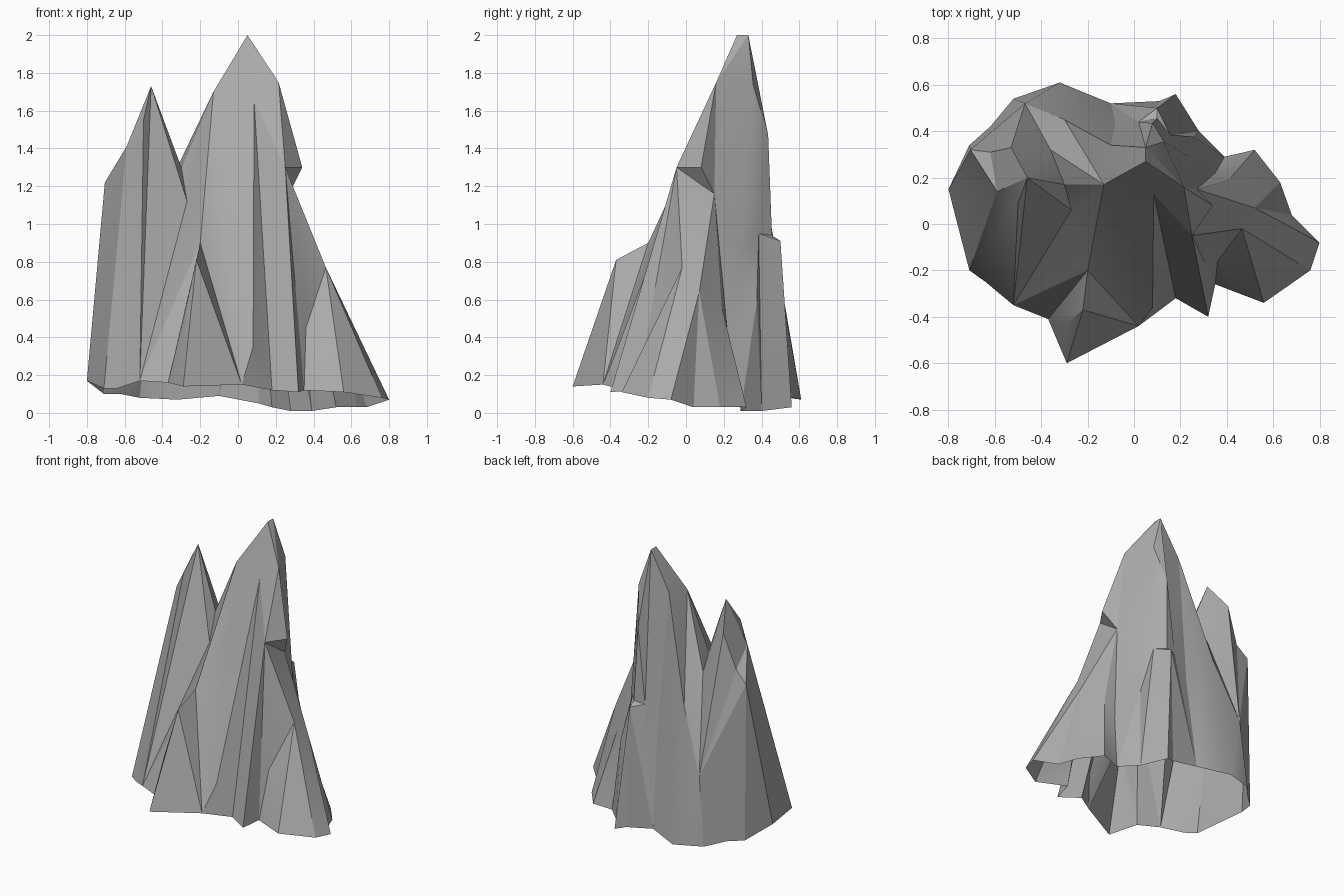
import bpy
import bmesh
import math
from mathutils import Vector
from mathutils.geometry import delaunay_2d_cdt

if "Cube" in bpy.data.objects:
    bpy.data.objects.remove(bpy.data.objects["Cube"], do_unlink=True)

# Foot of the rock: front rim from left to right, then the back rim
front_foot = {
    "west": (-.8, .15, .17), "west_toe": (-.71, -.2, .13), "west_notch": (-.64, -.25, .13),
    "south_west": (-.52, -.35, .17), "buttress_notch": (-.37, -.41, .16),
    "buttress_toe": (-.29, -.6, .14), "south": (.02, -.44, .15), "south_notch": (.18, -.32, .12),
    "rib_toe": (.32, -.4, .11), "rib_notch": (.35, -.26, .12), "south_east": (.56, -.34, .11),
    "east_toe": (.76, -.2, .08), "east": (.8, -.08, .07),
}
back_foot = {
    "east_back": (.68, .04, .03), "shoulder_foot": (.63, .18, .03), "shoulder_toe": (.52, .32, .03),
    "back_notch": (.39, .29, .01), "north_east": (.28, .4, .01), "north_toe": (.18, .56, .03),
    "north": (.11, .53, .05), "north_notch": (-.1, .52, .09), "north_west_toe": (-.32, .61, .07),
    "north_west": (-.52, .54, .08), "west_back": (-.62, .42, .1), "west_gully": (-.71, .34, .1),
}

# Crests and ledges of each crag
main_spire = {
    "summit": (.05, .27, 2), "summit_back": (.05, .33, 2), "left_brow": (-.13, .17, 1.7),
    "right_brow": (.215, .16, 1.75), "front_brow": (.085, .13, 1.65), "front_root": (.08, -.36, .35),
    "nose": (.34, .08, 1.3), "nose_front": (.25, -.05, 1.3), "undercut": (.38, .07, 1.16),
    "rib_gully": (.36, -.16, .45), "back_brow": (-.1, .34, 1.74), "back_knob": (.13, .355, 1.74),
    "back_crest": (.08, .435, 1.47), "back_step": (.1, .455, .94), "back_low": (-.08, .44, .76),
    "back_ledge": (-.2, .45, .94), "back_rib": (.155, .385, .95), "back_shelf": (.1, .5, .91),
    "back_gully": (.02, .44, .93), "side_ledge": (.24, .29, .84), "side_step": (.26, .375, .59),
    "side_gully": (.35, .22, .42),
}
left_spire = {
    "left_peak": (-.46, .2, 1.73), "left_rib": (-.5, .09, 1.55), "left_back": (-.53, .33, 1.55),
    "left_side": (-.62, .31, 1.3), "left_corner": (-.705, .32, 1.22), "left_flank": (-.59, .14, 1.41),
    "left_shelf": (-.47, .52, .57), "saddle": (-.3, .17, 1.3),
    "saddle_back": (-.36, .32, 1.22), "saddle_shelf": (-.3, .45, 1.0),
}
shoulders = {
    "buttress_top": (-.22, -.37, .81), "buttress_back": (-.2, -.2, .9), "buttress_step": (-.29, -.43, .48),
    "shoulder_top": (.465, -.02, .77), "shoulder_back": (.52, .07, .64), "shoulder_dip": (.41, .19, .56),
    "gully_head": (-.27, .06, 1.12),
}

# Ridge and gully lines that run over those points
ridges = [
    "summit_back summit left_brow buttress_back buttress_top buttress_toe",
    "summit front_brow front_root south",
    "summit right_brow nose_front rib_toe",
    "summit_back right_brow",
    "right_brow nose undercut right_brow",
    "nose nose_front undercut shoulder_top east_toe",
    "undercut shoulder_dip",
    "undercut side_gully back_notch",
    "undercut side_ledge side_gully side_step",
    "left_brow south",
    "front_brow south_notch",
    "nose_front rib_gully rib_notch",
    "nose_front shoulder_top south_east",
    "shoulder_top shoulder_back shoulder_dip side_gully",
    "shoulder_top east",
    "shoulder_back east",
    "shoulder_back shoulder_foot",
    "shoulder_dip shoulder_toe",
    "summit_back back_knob back_crest back_step back_shelf north",
    "back_step back_rib back_shelf back_gully back_step",
    "back_knob back_rib north_toe",
    "back_knob side_ledge back_rib",
    "back_brow back_low north_notch",
    "back_brow back_ledge",
    "summit_back back_crest back_gully",
    "right_brow side_ledge side_step north_east",
    "left_brow back_brow summit_back",
    "left_brow saddle_shelf left_shelf",
    "left_peak left_rib south_west",
    "left_peak left_back left_side left_corner west_gully left_shelf",
    "left_corner left_shelf",
    "left_back left_shelf north_west",
    "left_peak saddle gully_head south_west",
    "gully_head left_peak south_west",
    "saddle left_brow gully_head",
    "buttress_back south_west",
    "saddle saddle_back saddle_shelf north_west_toe",
    "left_peak saddle_back left_shelf",
    "left_rib left_flank west_toe",
    "left_flank left_corner west",
    "buttress_top buttress_step buttress_toe",
]

# Overhanging points lean in after the sheet is meshed
overhang = {"undercut": Vector((-.11, .08, 0))}


def make_material(name, colour):
    mat = bpy.data.materials.new(name)
    mat.use_nodes = True
    mat.diffuse_color = colour
    mat.node_tree.nodes["Principled BSDF"].inputs["Base Color"].default_value = colour
    return mat


def build_rock(name, rim, crests, lines, material):
    points = {**rim, **crests}
    names = list(points)
    index = {n: i for i, n in enumerate(names)}
    loop = list(rim)
    edges = [(index[a], index[b]) for a, b in zip(loop, loop[1:] + loop[:1])]
    for line in lines:
        stops = line.split()
        edges += [(index[a], index[b]) for a, b in zip(stops, stops[1:])]
    plan = [Vector(points[n][:2]) for n in names]
    verts, _, faces, origin, _, _ = delaunay_2d_cdt(plan, edges, [], 1, 1e-5)

    bm = bmesh.new()
    sheet = []
    for co, source in zip(verts, origin):
        if source:
            n = names[source[0]]
            pos = Vector(points[n]) + overhang.get(n, Vector())
        else:
            # A crossing of two lines takes the height of the nearest point
            near = min(points.values(), key=lambda p: (Vector(p[:2]) - co).length)
            pos = Vector((co.x, co.y, near[2]))
        sheet.append(bm.verts.new(pos))
    for f in faces:
        bm.faces.new([sheet[i] for i in f])
    mesh = bpy.data.meshes.new(name)
    bm.to_mesh(mesh)
    bm.free()
    mesh.materials.append(material)
    obj = bpy.data.objects.new(name, mesh)
    bpy.context.collection.objects.link(obj)
    return obj


stone = make_material("stone_grey", (.4, .405, .4, 1))
rock = build_rock("craggy_rock", {**front_foot, **back_foot},
                  {**main_spire, **left_spire, **shoulders}, ridges, stone)

bpy.context.view_layer.objects.active = rock
rock.select_set(True)
bpy.ops.object.shade_smooth_by_angle(angle=math.radians(20))
